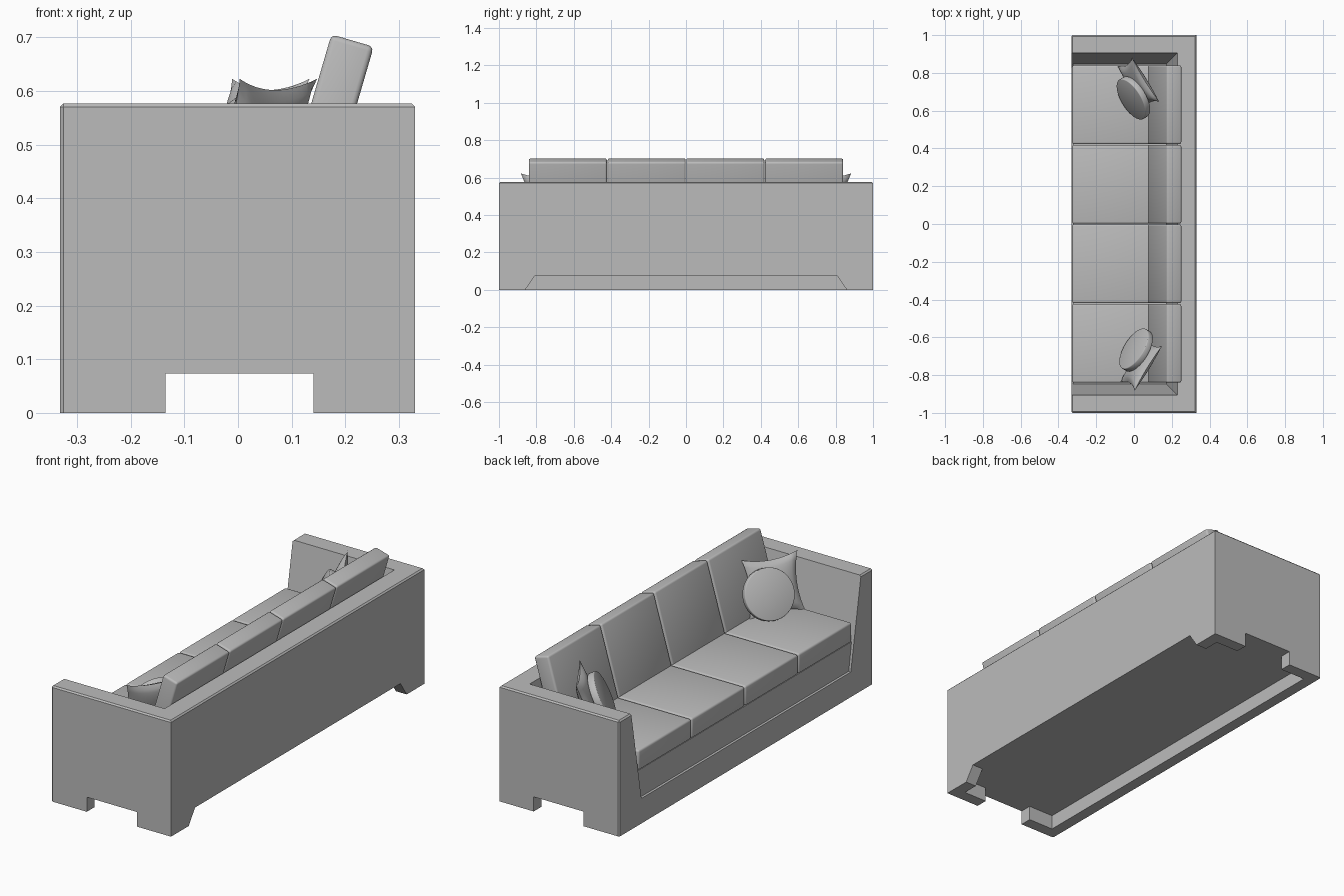
import bpy, bmesh, math
from mathutils import Matrix, Vector

old = bpy.data.objects.get("Cube")
if old:
    bpy.data.objects.remove(old, do_unlink=True)

GREY = (0.5, 0.5, 0.5, 1)
fabric = bpy.data.materials.new("grey_fabric")
fabric.use_nodes = True
fabric.diffuse_color = GREY
fabric.node_tree.nodes["Principled BSDF"].inputs["Base Color"].default_value = GREY


def add_object(name, bm):
    bmesh.ops.recalc_face_normals(bm, faces=bm.faces[:])
    mesh = bpy.data.meshes.new(name)
    bm.to_mesh(mesh)
    bm.free()
    mesh.materials.append(fabric)
    ob = bpy.data.objects.new(name, mesh)
    bpy.context.collection.objects.link(ob)
    return ob


def box(lo, hi):
    bm = bmesh.new()
    bmesh.ops.create_cube(bm, size=1)
    for v in bm.verts:
        v.co = [lo[i] if v.co[i] < 0 else hi[i] for i in range(3)]
    return bm


def tapered(x0, bottom, top):
    """Prism from x0 whose back and sides slope; bottom/top = (x1, half width, z)."""
    bm = box((0, -1, 0), (1, 1, 1))
    for v in bm.verts:
        x1, half, z = top if v.co.z > 0.5 else bottom
        v.co = (x1 if v.co.x > 0.5 else x0, half * v.co.y, z)
    return bm


def activate(ob):
    bpy.ops.object.select_all(action="DESELECT")
    ob.select_set(True)
    bpy.context.view_layer.objects.active = ob


def smooth(ob, angle=40):
    activate(ob)
    bpy.ops.object.shade_smooth_by_angle(angle=math.radians(angle))


def soften(ob, width, segments=3):
    mod = ob.modifiers.new("soft_edges", "BEVEL")
    mod.width = width
    mod.segments = segments
    mod.limit_method = "ANGLE"
    activate(ob)
    bpy.ops.object.modifier_apply(modifier=mod.name)
    smooth(ob, 50)


def carve(ob, bm):
    cutter = add_object("cutter", bm)
    cutter.hide_render = True
    mod = ob.modifiers.new("carve", "BOOLEAN")
    mod.operation = "DIFFERENCE"
    mod.solver = "EXACT"
    mod.object = cutter
    activate(ob)
    bpy.ops.object.modifier_apply(modifier=mod.name)
    bpy.data.objects.remove(cutter, do_unlink=True)


# Frame: a block with chamfered top and front corner edges
bm = box((-0.332, -1, 0), (0.33, 1, 0.577))
edges = [e for e in bm.edges
         if all(v.co.z > 0.5 for v in e.verts)
         or all(v.co.x < 0 for v in e.verts) and abs(e.verts[0].co.z - e.verts[1].co.z) > 0.5]
bmesh.ops.bevel(bm, geom=edges, offset=0.007, segments=1, affect="EDGES")
frame = add_object("frame", bm)

# Seating well, hollow underside, arm notches and back notch
carve(frame, tapered(-0.5, (0.15, 0.826, 0.125), (0.235, 0.912, 0.61)))
carve(frame, box((-0.275, -0.94, -0.1), (0.27, 0.94, 0.073)))
carve(frame, box((-0.135, -1.2, -0.1), (0.141, 1.2, 0.073)))
notch = box((0.2, -0.81, -0.073), (0.5, 0.81, 0.073))
for v in notch.verts:
    if v.co.z < 0:
        v.co.y *= 0.91 / 0.81
carve(frame, notch)

# Panel under the seat
add_object("seat_base", tapered(-0.322, (0.15, 0.824, 0.127), (0.172, 0.846, 0.266)))

# Four seat cushions and four leaning back cushions
width = 0.421
for i in range(4):
    y = (i - 1.5) * width
    half = width / 2 - 0.002
    seat = add_object(f"seat_cushion_{i + 1}",
                      box((-0.327, y - half, 0.267), (0.16, y + half, 0.367)))
    soften(seat, 0.01)
    back = box((-0.041, -half, -0.18), (0.041, half, 0.18))
    back.transform(Matrix.Translation((0.163, y, 0.521)) @ Matrix.Rotation(math.radians(16.3), 4, "Y"))
    soften(add_object(f"back_cushion_{i + 1}", back), 0.01)


def leaning(center, tilt, side):
    """Upright placement facing the seat front and the sofa middle."""
    flat = Vector((-0.85, -0.52 * side, 0)).normalized()
    normal = flat * math.cos(tilt) + Vector((0, 0, math.sin(tilt)))
    up = Vector((0, 0, math.cos(tilt))) - flat * math.sin(tilt)
    across = up.cross(normal)
    rot = Matrix((across, up, normal)).transposed().to_4x4()
    return Matrix.Translation(center) @ rot


def pillow_mesh(size, thick, n=16):
    """Square pillow with pinched corners, hollow sides and a thin seam."""
    bm = bmesh.new()
    for sign in (1, -1):
        made = bmesh.ops.create_grid(bm, x_segments=n, y_segments=n, size=1)
        for v in made["verts"]:
            a, b = v.co.x, v.co.y
            puff = ((1 - a * a) * (1 - b * b)) ** 0.5 if max(abs(a), abs(b)) < 0.999 else 0
            v.co = (a * size * (1 - 0.16 * (1 - b * b)),
                    b * size * (1 - 0.16 * (1 - a * a)), sign * thick * puff)
    bmesh.ops.remove_doubles(bm, verts=bm.verts[:], dist=0.0005)
    return bm


# Square pillow with a round pillow in front of it at each end
for name, side, shift in (("left", 1, 0), ("right", -1, 0.014)):
    bm = pillow_mesh(0.138, 0.035)
    bm.transform(leaning((0.023 + shift, 0.742 * side, 0.492), math.radians(19), side))
    smooth(add_object(f"square_pillow_{name}", bm), 60)

    bm = bmesh.new()
    bmesh.ops.create_cone(bm, cap_ends=True, segments=40, radius1=0.122, radius2=0.122, depth=0.034)
    bm.transform(leaning((-0.003 + shift, 0.667 * side, 0.482), math.radians(25), side))
    soften(add_object(f"round_pillow_{name}", bm), 0.004, 2)
